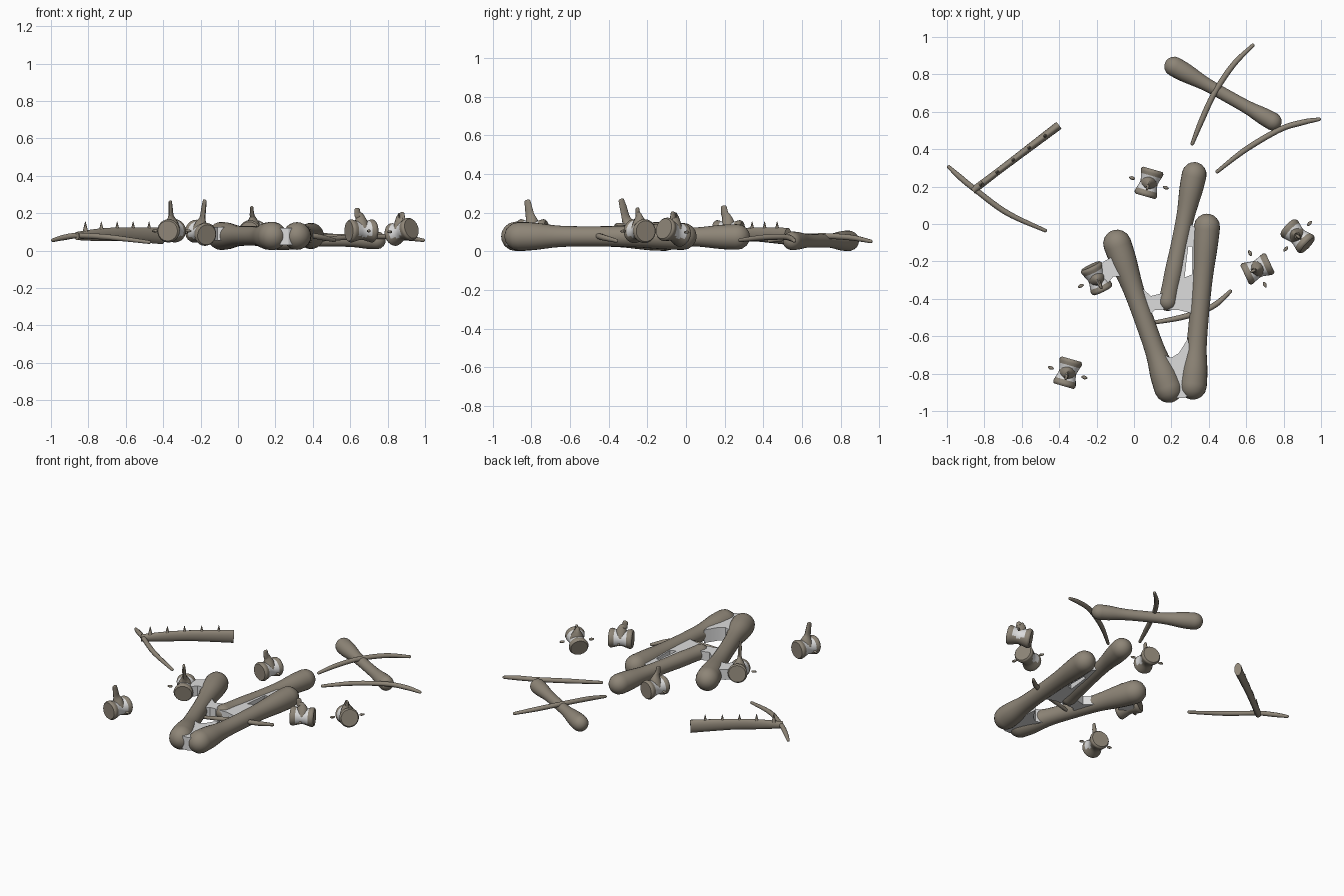
import bpy, bmesh, math
from mathutils import Vector, Matrix

if "Cube" in bpy.data.objects:
    bpy.data.objects.remove(bpy.data.objects["Cube"])


def material(name, c):
    m = bpy.data.materials.new(name)
    m.diffuse_color = (*c, 1)
    m.use_nodes = True
    m.node_tree.nodes["Principled BSDF"].inputs["Base Color"].default_value = m.diffuse_color
    return m


BONE = material("weathered_bone", (0.27, 0.235, 0.185))
PALE = material("pale_gristle", (0.72, 0.72, 0.72))


def finish(name, bm, mats, angle=50):
    bmesh.ops.recalc_face_normals(bm, faces=bm.faces)
    me = bpy.data.meshes.new(name)
    bm.to_mesh(me)
    bm.free()
    for m in mats:
        me.materials.append(m)
    ob = bpy.data.objects.new(name, me)
    bpy.context.collection.objects.link(ob)
    for p in me.polygons:
        p.use_smooth = True
    me.set_sharp_from_angle(angle=math.radians(angle))
    return ob


def spline(pts, n):
    """Catmull-Rom resampling of (x, y, z, width, height) rows."""
    p = [pts[0]] + list(pts) + [pts[-1]]
    out = []
    for i in range(1, len(p) - 2):
        for k in range(n):
            t = k / n
            out.append([0.5 * (2 * b + (c - a) * t + (2 * a - 5 * b + 4 * c - d) * t * t
                        + (3 * b - a - 3 * c + d) * t ** 3)
                        for a, b, c, d in zip(p[i - 1], p[i], p[i + 1], p[i + 2])])
    return out + [list(pts[-1])]


def tube(bm, pts, n=6, sides=16, round_ends=True, matrix=Matrix()):
    """Loft an elliptical tube; optional rounded ends."""
    rows = spline(pts, n)
    pos = [Vector(r[:3]) for r in rows]
    tans = [(pos[min(i + 1, len(pos) - 1)] - pos[max(i - 1, 0)]).normalized() for i in range(len(pos))]
    st = [(p, t, r[3], r[4]) for p, t, r in zip(pos, tans, rows)]
    if round_ends:
        def cap(s, sign):
            p, t, w, h = s
            return [(p + t * sign * min(w, h) * math.sin(a), t, w * math.cos(a), h * math.cos(a))
                    for a in (0.4, 0.8, 1.15, 1.45)]
        st = cap(st[0], -1)[::-1] + st + cap(st[-1], 1)
    rings = []
    for p, t, w, h in st:
        ref = Vector((0, 0, 1)) if abs(t.z) < 0.8 else Vector((0, 1, 0))
        side = t.cross(ref).normalized()
        up = side.cross(t)
        rings.append([bm.verts.new(matrix @ (p + side * w * math.cos(a) + up * h * math.sin(a)))
                      for a in (2 * math.pi * k / sides for k in range(sides))])
    faces = []
    for i in range(len(rings) - 1):
        for k in range(sides):
            j = (k + 1) % sides
            faces.append(bm.faces.new((rings[i][k], rings[i][j], rings[i + 1][j], rings[i + 1][k])))
    bm.faces.new(rings[0])
    bm.faces.new(rings[-1])
    return faces


def long_bone(name, a, b, z, ra, rb, mid):
    """Shaft with knobbed ends."""
    bm = bmesh.new()
    rows = []
    for t, r in ((0, ra), (0.12, ra * 0.95), (0.32, mid * 1.06), (0.55, mid), (0.75, mid * 1.06),
                 (0.9, rb * 0.95), (1, rb)):
        rows.append((a[0] + (b[0] - a[0]) * t, a[1] + (b[1] - a[1]) * t, z, r, r))
    tube(bm, rows, n=4, sides=24)
    finish(name, bm, [BONE])


long_bone("left_long_bone", (-0.09, -0.105), (0.185, -0.88), 0.078, 0.075, 0.076, 0.052)
long_bone("right_long_bone", (0.39, -0.015), (0.315, -0.865), 0.078, 0.07, 0.074, 0.052)
long_bone("middle_long_bone", (0.322, 0.265), (0.18, -0.415), 0.075, 0.066, 0.05, 0.046)
long_bone("back_limb_bone", (0.215, 0.842), (0.742, 0.548), 0.055, 0.053, 0.048, 0.034)


def rib(name, pts, r=0.015):
    bm = bmesh.new()
    k = len(pts) - 1
    tube(bm, [(*p, r * (0.65 if i in (0, k) else 1), r * (0.65 if i in (0, k) else 1))
              for i, p in enumerate(pts)], n=8, sides=10)
    finish(name, bm, [BONE])


rib("crossing_rib", [(0.635, 0.955, 0.052), (0.53, 0.85, 0.072), (0.43, 0.70, 0.08),
                     (0.36, 0.55, 0.072), (0.312, 0.43, 0.055)])
rib("right_rib", [(0.99, 0.56, 0.055), (0.90, 0.543, 0.068), (0.78, 0.505, 0.075),
                  (0.60, 0.40, 0.072), (0.445, 0.28, 0.058)])
rib("left_rib", [(-0.99, 0.305, 0.055), (-0.93, 0.25, 0.07), (-0.85, 0.185, 0.08),
                 (-0.68, 0.06, 0.07), (-0.475, -0.035, 0.045)])
rib("buried_rib", [(0.515, -0.36, 0.055), (0.45, -0.42, 0.07), (0.38, -0.46, 0.08),
                   (0.25, -0.50, 0.075), (0.09, -0.53, 0.06)])

# jaw bar with a row of pointed teeth
bm = bmesh.new()
a, b = Vector((-0.862, 0.178, 0.078)), Vector((-0.402, 0.527, 0.078))
jaw = []
for t, w, h, dz in ((0, 0.02, 0.022, 0), (0.25, 0.018, 0.033, 0.006), (0.5, 0.019, 0.036, 0.01),
                    (0.75, 0.021, 0.04, 0.006), (1, 0.023, 0.044, 0)):
    jaw.append((*(a.lerp(b, t) + Vector((0, 0, dz))), w, h))
tube(bm, jaw, n=4, round_ends=False)
for i in range(5):
    t = 0.1 + i * 0.185
    bmesh.ops.create_cone(bm, segments=8, radius1=0.016, radius2=0.001, depth=0.06, cap_ends=True,
                          matrix=Matrix.Translation(a.lerp(b, t) + Vector((0, 0, 0.048))))
finish("toothed_jaw", bm, [BONE])


def vertebra(i, x, y, z, yaw, pitch, top):
    m = (Matrix.Translation((x, y, z)) @ Matrix.Rotation(math.radians(yaw), 4, 'Z')
         @ Matrix.Rotation(math.radians(pitch), 4, 'X'))
    bm = bmesh.new()
    # spool body, pale round the waist
    body = [(0, v, 0, r, r) for v, r in ((-0.075, 0.054), (-0.062, 0.062), (-0.04, 0.057), (0, 0.047),
                                         (0.04, 0.057), (0.062, 0.062), (0.075, 0.054))]
    inv = m.inverted()
    for f in tube(bm, body, n=3, sides=24, round_ends=False, matrix=m):
        c = inv @ f.calc_center_median()
        if abs(c.y) < 0.036 and -0.03 < c.z:
            f.material_index = 1
    # arch and upright spine
    tube(bm, [(0, 0, 0.02, 0.046, 0.042), (0, -0.003, 0.05, 0.032, 0.034), (0, -0.012, 0.08, 0.014, 0.024),
              (0, -0.02, top - 0.035, 0.011, 0.02), (0, -0.026, top, 0.008, 0.016)],
         n=4, sides=12, matrix=m)
    # detached side processes
    for s in (-1, 1):
        tube(bm, [(s * 0.084, 0, 0.0, 0.007, 0.007), (s * 0.094, 0, 0, 0.010, 0.008),
                  (s * 0.104, 0, 0, 0.006, 0.006)], n=2, sides=8, matrix=m)
    finish("vertebra_%d" % i, bm, [BONE, PALE])


for i, v in enumerate([(0.08, 0.22, 0.10, -16, 0, 0.13), (-0.20, -0.29, 0.095, 26, 8, 0.175),
                       (-0.355, -0.795, 0.105, -16, 0, 0.155), (0.66, -0.24, 0.105, -65, 0, 0.115),
                       (0.875, -0.065, 0.10, 47, -14, 0.095)]):
    vertebra(i + 1, *v)


def web(name, outline, z0=0.045, z1=0.105):
    """Flat bridge of pale tissue between neighbouring bones."""
    bm = bmesh.new()
    f = bm.faces.new([bm.verts.new((x, y, z0)) for x, y in outline])
    g = bmesh.ops.extrude_face_region(bm, geom=[f])
    bmesh.ops.translate(bm, vec=(0, 0, z1 - z0), verts=[v for v in g["geom"] if isinstance(v, bmesh.types.BMVert)])
    finish(name, bm, [PALE], 30)


web("front_web", [(0.12, -0.65), (0.155, -0.70), (0.2, -0.715), (0.24, -0.69), (0.29, -0.61),
                  (0.32, -0.9), (0.27, -0.93), (0.23, -0.93), (0.18, -0.9)], 0.03, 0.12)
web("left_middle_web", [(0.04, -0.34), (0.09, -0.385), (0.15, -0.37), (0.18, -0.33), (0.19, -0.43),
                        (0.15, -0.46), (0.11, -0.46), (0.07, -0.5)])
web("right_middle_web", [(0.22, -0.3), (0.26, -0.29), (0.31, -0.27), (0.36, -0.25), (0.35, -0.52),
                         (0.3, -0.475), (0.24, -0.46), (0.18, -0.46)])
web("upper_middle_web", [(0.22, -0.31), (0.27, -0.29), (0.28, -0.2), (0.29, -0.12), (0.31, -0.12),
                         (0.31, -0.3), (0.36, -0.3), (0.37, -0.05), (0.30, 0.0), (0.27, -0.1)])
web("vertebra_web", [(-0.22, -0.25), (-0.16, -0.20), (-0.10, -0.165), (-0.06, -0.28), (-0.11, -0.28),
                     (-0.15, -0.33)], 0.055, 0.125)
